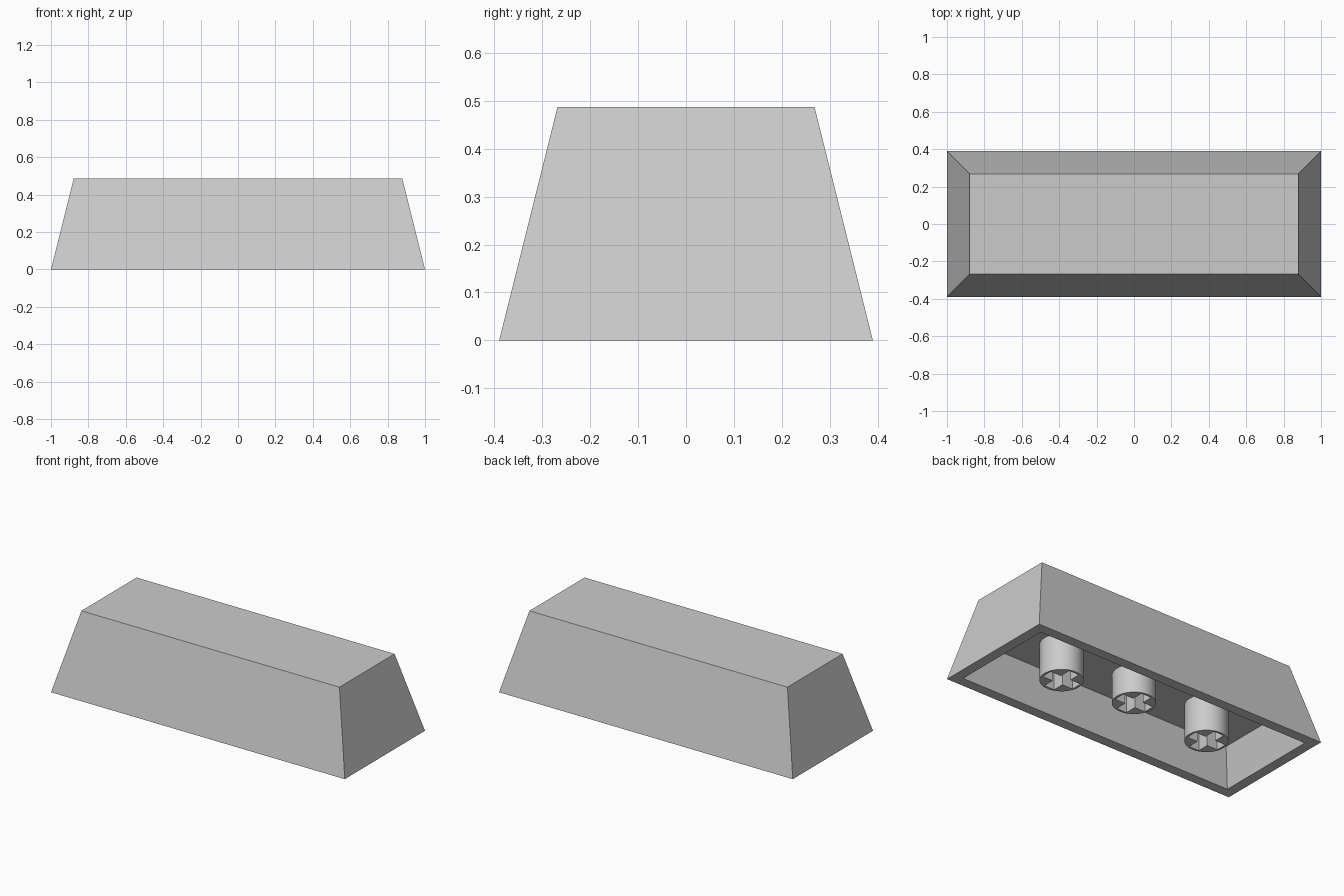
import bpy
import bmesh
import math

cube = bpy.data.objects.get("Cube")
if cube:
    bpy.data.objects.remove(cube, do_unlink=True)

HALF_X, HALF_Y, HEIGHT = 1.0, 0.39, 0.487
SLOPE = 0.25            # inward lean of all walls
WALL = 0.0625
CEILING = 0.223
STEM_TOP, STEM_RADIUS, STEM_SPACING = 0.225, 0.12, 0.514
ARM, SLOT = 0.105, 0.034  # half length and half width of the cross socket

grey = bpy.data.materials.new("light grey plastic")
grey.use_nodes = True
colour = (0.6, 0.6, 0.6, 1)
grey.diffuse_color = colour
grey.node_tree.nodes["Principled BSDF"].inputs["Base Color"].default_value = colour


def add_object(name, data):
    ob = bpy.data.objects.new(name, data)
    bpy.context.collection.objects.link(ob)
    return ob


# Hollow cap: rings from the top, down the outside, across the rim, up the inside
bm = bmesh.new()
rings = []
for inset, z in ((0, HEIGHT), (0, 0), (WALL, 0), (WALL, CEILING)):
    x = HALF_X - inset - SLOPE * z
    y = HALF_Y - inset - SLOPE * z
    rings.append([bm.verts.new((sx * x, sy * y, z))
                  for sx, sy in ((-1, -1), (1, -1), (1, 1), (-1, 1))])
for a, b in zip(rings, rings[1:]):
    for i in range(4):
        j = (i + 1) % 4
        bm.faces.new((a[i], a[j], b[j], b[i]))
bm.faces.new(rings[0])
bm.faces.new(rings[-1])
bmesh.ops.recalc_face_normals(bm, faces=bm.faces)
mesh = bpy.data.meshes.new("key_cap")
bm.to_mesh(mesh)
bm.free()
mesh.materials.append(grey)
add_object("key_cap", mesh)

# Stem profile: a circle with a cross-shaped hole
circle = [(STEM_RADIUS * math.cos(math.tau * i / 48),
           STEM_RADIUS * math.sin(math.tau * i / 48)) for i in range(48)]
cross = []
for sx, sy in ((1, 1), (-1, 1), (-1, -1), (1, -1)):
    quarter = [(sx * ARM, sy * SLOT), (sx * SLOT, sy * SLOT), (sx * SLOT, sy * ARM)]
    cross += quarter[::sx * sy]


def stem(name, x, bottom):
    """Extrude the profile from the ceiling down to the given height."""
    curve = bpy.data.curves.new(name + "_profile", "CURVE")
    curve.dimensions = "2D"
    curve.fill_mode = "BOTH"
    curve.extrude = (STEM_TOP - bottom) / 2
    for points in (circle, cross):
        spline = curve.splines.new("POLY")
        spline.points.add(len(points) - 1)
        for p, (px, py) in zip(spline.points, points):
            p.co = (px, py, 0, 1)
        spline.use_cyclic_u = True
    profile = add_object(name + "_profile", curve)
    depsgraph = bpy.context.evaluated_depsgraph_get()
    data = bpy.data.meshes.new_from_object(profile.evaluated_get(depsgraph))
    bpy.data.objects.remove(profile, do_unlink=True)

    bm = bmesh.new()
    bm.from_mesh(data)
    bmesh.ops.remove_doubles(bm, verts=bm.verts, dist=0.0001)
    bmesh.ops.recalc_face_normals(bm, faces=bm.faces)
    bm.to_mesh(data)
    bm.free()
    data.materials.clear()
    data.materials.append(grey)

    ob = add_object(name, data)
    ob.location = (x, 0, (STEM_TOP + bottom) / 2)
    bpy.ops.object.select_all(action="DESELECT")
    ob.select_set(True)
    bpy.context.view_layer.objects.active = ob
    bpy.ops.object.shade_smooth_by_angle(angle=math.radians(30))


# Three stems in a row; the middle one is shorter
stem("right_stem", -STEM_SPACING, 0)
stem("middle_stem", 0, 0.048)
stem("left_stem", STEM_SPACING, 0)
